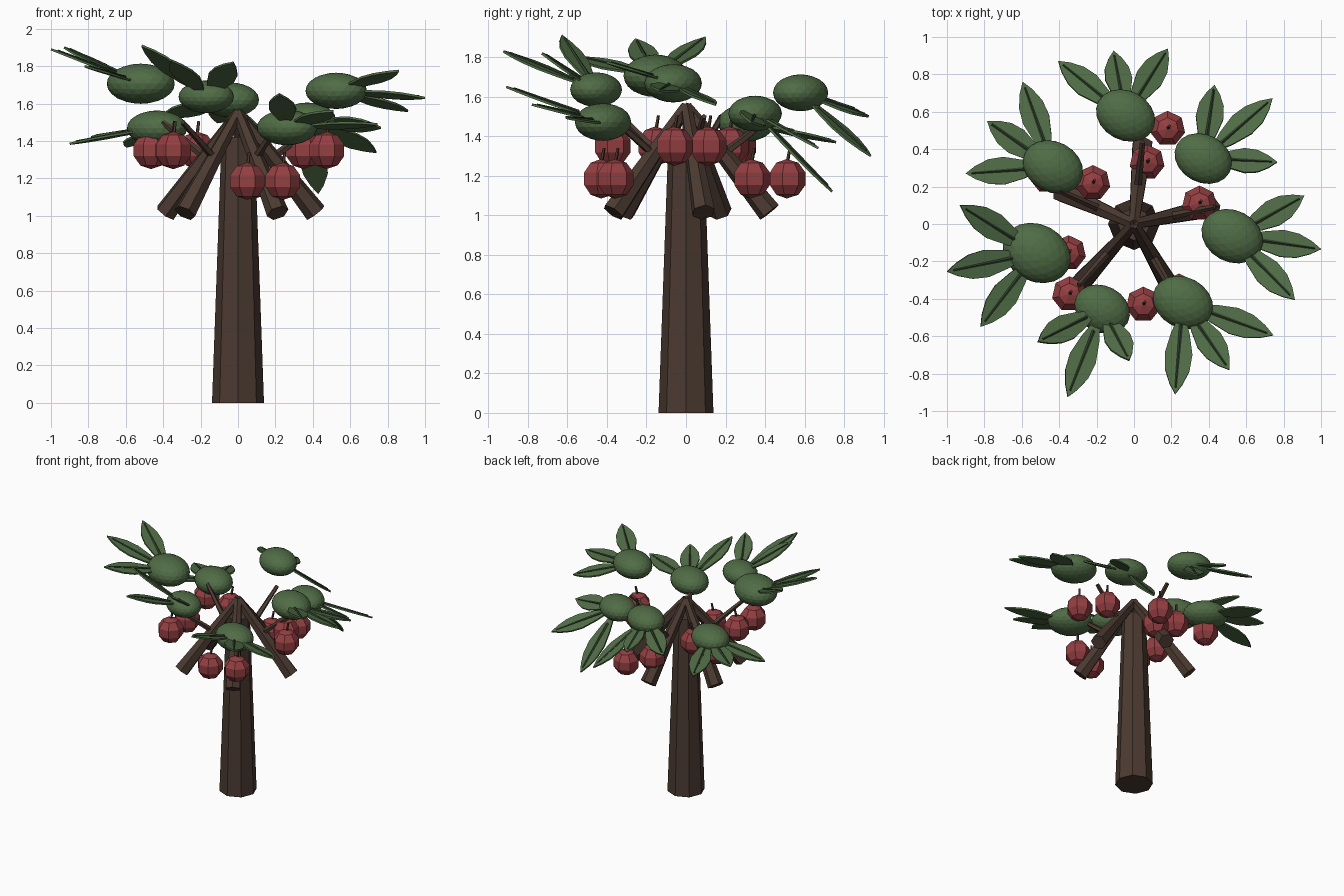
import bpy, bmesh, math
from mathutils import Vector, Matrix

if "Cube" in bpy.data.objects:
    bpy.data.objects.remove(bpy.data.objects["Cube"])


def material(name, rgb):
    m = bpy.data.materials.new(name)
    m.diffuse_color = (*rgb, 1)
    m.use_nodes = True
    m.node_tree.nodes["Principled BSDF"].inputs["Base Color"].default_value = m.diffuse_color
    return m


BARK = material("bark", (0.07, 0.042, 0.03))
GREEN = material("leaf_green", (0.08, 0.15, 0.06))
DARK = material("rib_green", (0.03, 0.055, 0.025))
RED = material("fruit_red", (0.30, 0.05, 0.055))


def finish(name, bm, mat):
    bmesh.ops.recalc_face_normals(bm, faces=bm.faces)
    me = bpy.data.meshes.new(name)
    bm.to_mesh(me)
    bm.free()
    me.materials.append(mat)
    ob = bpy.data.objects.new(name, me)
    bpy.context.collection.objects.link(ob)
    return ob


def rod(name, a, b, ra, rb, sides, mat):
    """Tapered cylinder from point a to point b."""
    a, b = Vector(a), Vector(b)
    d = b - a
    rot = d.to_track_quat('Z', 'Y').to_matrix().to_4x4()
    bm = bmesh.new()
    bmesh.ops.create_cone(bm, cap_ends=True, segments=sides, radius1=ra, radius2=rb,
                          depth=d.length, matrix=Matrix.Translation((a + b) / 2) @ rot)
    return finish(name, bm, mat)


def leaf(name, a, b, side):
    """Pointed flat blade from a to b, widening along side, with a raised midrib."""
    a, b = Vector(a), Vector(b)
    d = b - a
    u = d.normalized()
    w = (side - u * side.dot(u)).normalized()
    n = w.cross(u).normalized()
    if n.z < 0:
        n = -n
    profile = [(0, 0.012), (0.25, 0.05), (0.5, 0.074), (0.7, 0.066), (0.87, 0.036)]
    bm = bmesh.new()
    pts = [a + d * t + w * h for t, h in profile] + [b]
    pts += [a + d * t - w * h for t, h in reversed(profile)]
    rings = [[bm.verts.new(p + n * s) for p in pts] for s in (0.006, -0.006)]
    bm.faces.new(rings[0])
    bm.faces.new(rings[1][::-1])
    for i in range(len(pts)):
        j = (i + 1) % len(pts)
        bm.faces.new((rings[0][i], rings[1][i], rings[1][j], rings[0][j]))
    finish(name, bm, GREEN)
    rod(name + "_rib", a + d * 0.15 + n * 0.006, a + d * 0.92 + n * 0.006,
        0.011, 0.006, 5, DARK)


# Trunk
rod("trunk", (0, 0, 0), (0, 0, 1.42), 0.139, 0.088, 8, BARK)

# Five drooping branches, each with an upward twig
for i in range(5):
    ang = math.radians(12 + 72 * i)
    c, s = math.cos(ang), math.sin(ang)
    rod(f"branch_{i+1}", (c * 0.425, s * 0.425, 1.015), (0, 0, 1.55), 0.06, 0.03, 6, BARK)
    rod(f"twig_{i+1}", (c * 0.19, s * 0.19, 1.31), (c * 0.44, s * 0.44, 1.50),
        0.022, 0.015, 5, BARK)

# Fruit in pairs, each with a short stem
fruit = [(0.35, 0.11, 1.35), (0.475, -0.06, 1.35), (0.07, 0.33, 1.185), (0.18, 0.51, 1.185),
         (-0.22, 0.22, 1.35), (-0.465, 0.26, 1.35), (-0.35, -0.155, 1.35),
         (-0.345, -0.375, 1.35), (0.05, -0.43, 1.185), (0.24, -0.36, 1.185)]
for i, p in enumerate(fruit):
    bm = bmesh.new()
    bmesh.ops.create_uvsphere(bm, u_segments=7, v_segments=5, radius=0.1,
                              matrix=Matrix.Translation(p))
    finish(f"fruit_{i+1}", bm, RED)
    p = Vector(p)
    rod(f"fruit_stem_{i+1}", p + Vector((0, 0, 0.07)), p + Vector((0.01, 0.015, 0.155)),
        0.01, 0.008, 5, BARK)

# Leaf clumps: centre, size, three leaf tips
clumps = [
    ((-0.045, 0.58, 1.62), 0.98, ((-0.405, 0.87, 1.53), (-0.11, 0.925, 1.50), (0.18, 0.935, 1.30))),
    ((0.37, 0.35, 1.515), 0.95, ((0.43, 0.74, 1.12), (0.74, 0.67, 1.34), (0.765, 0.33, 1.47))),
    ((0.525, -0.065, 1.668), 1.02, ((0.91, 0.15, 1.56), (1.0, -0.135, 1.63), (0.86, -0.405, 1.775))),
    ((0.262, -0.42, 1.472), 1.0, ((0.745, -0.595, 1.49), (0.51, -0.78, 1.56), (0.22, -0.91, 1.65))),
    ((-0.17, -0.455, 1.636), 0.92, ((-0.515, -0.63, 1.91), (-0.355, -0.925, 1.83), (-0.025, -0.73, 1.82))),
    ((-0.52, -0.155, 1.706), 1.13, ((-0.93, 0.10, 1.90), (-1.0, -0.255, 1.89), (-0.82, -0.55, 1.80))),
    ((-0.433, 0.305, 1.468), 1.0, ((-0.595, 0.76, 1.37), (-0.785, 0.55, 1.42), (-0.90, 0.27, 1.385))),
]
for i, (centre, size, tips) in enumerate(clumps):
    centre = Vector(centre)
    bm = bmesh.new()
    bmesh.ops.create_icosphere(bm, subdivisions=3, radius=1.0, matrix=(
        Matrix.Translation(centre) @ Matrix.Rotation(math.radians(-28), 4, 'Z')
        @ Matrix.Diagonal((0.168 * size, 0.135 * size, 0.095 * size, 1))))
    finish(f"foliage_clump_{i+1}", bm, GREEN)
    side = Vector(tips[2]) - Vector(tips[0])
    for k, tip in enumerate(tips):
        tip = Vector(tip)
        leaf(f"leaf_{i+1}_{k+1}", centre.lerp(tip, 0.12), tip,
             side + (tip - centre).cross(Vector((0, 0, 1))) * 0.8 * (
                 1 if side.dot((tip - centre).cross(Vector((0, 0, 1)))) > 0 else -1))
